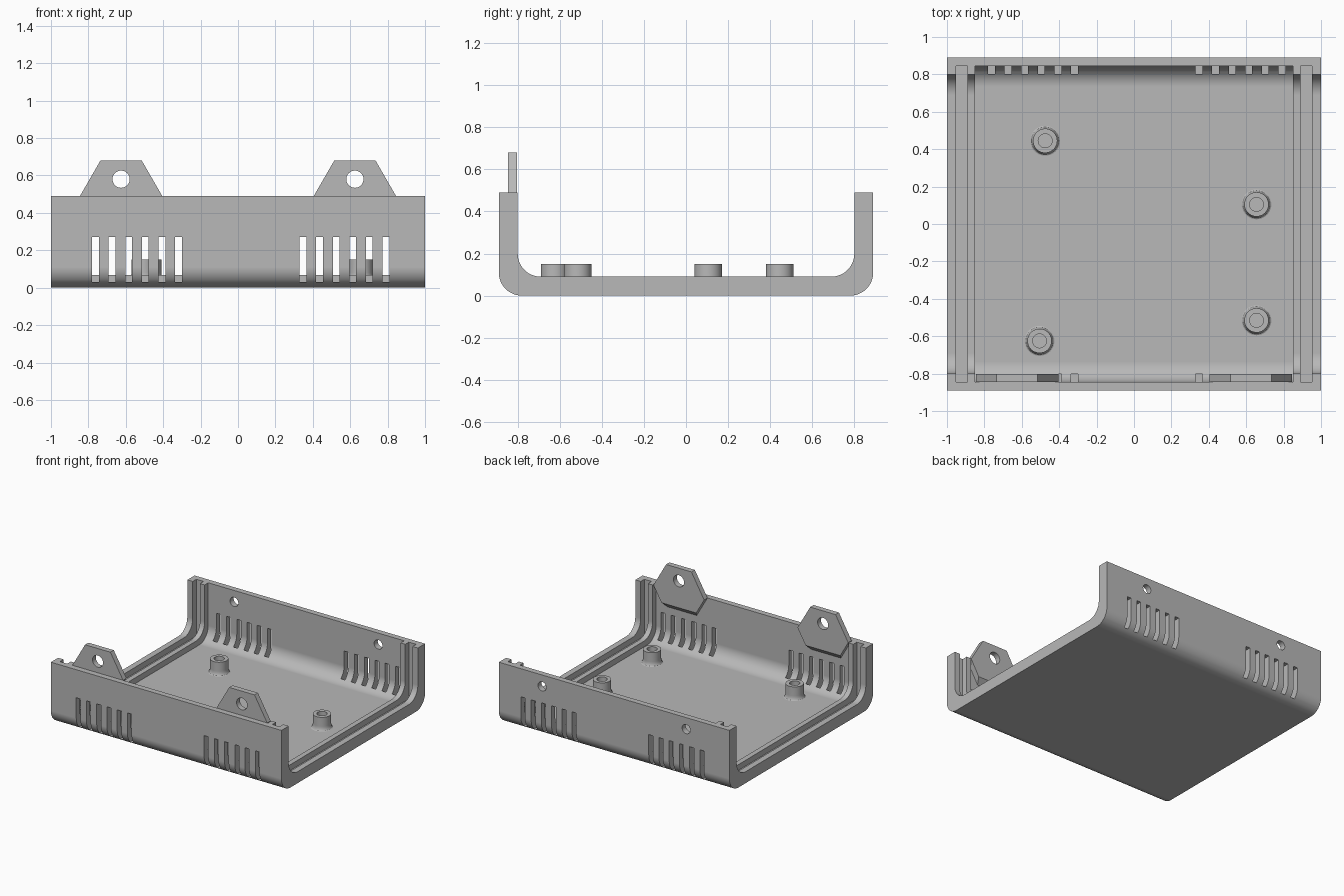
import bpy, bmesh, math
from mathutils import Vector

cube = bpy.data.objects.get("Cube")
if cube:
    bpy.data.objects.remove(cube, do_unlink=True)

GREY = (0.48, 0.48, 0.48, 1)
mat = bpy.data.materials.new("grey_plastic")
mat.use_nodes = True
mat.diffuse_color = GREY
mat.node_tree.nodes["Principled BSDF"].inputs["Base Color"].default_value = GREY

HALF_Y, TOP, WALL, RIB, R = 0.89, 0.49, 0.045, 0.09, 0.11
TAB_X = 0.625


def add_prism(bm, points, axis, start, end):
    """Extrude a flat outline along x (points are y, z) or y (points are x, z)."""
    def place(p, t):
        return (t, p[0], p[1]) if axis == 'x' else (p[0], t, p[1])
    low = [bm.verts.new(place(p, start)) for p in points]
    high = [bm.verts.new(place(p, end)) for p in points]
    n = len(points)
    faces = [bm.faces.new(low), bm.faces.new(high)]
    for i in range(n):
        j = (i + 1) % n
        faces.append(bm.faces.new((low[i], low[j], high[j], high[i])))
    bmesh.ops.recalc_face_normals(bm, faces=faces)


def make_object(name, bm):
    mesh = bpy.data.meshes.new(name)
    bm.to_mesh(mesh)
    bm.free()
    obj = bpy.data.objects.new(name, mesh)
    bpy.context.collection.objects.link(obj)
    mesh.materials.append(mat)
    return obj


def activate(obj):
    bpy.ops.object.select_all(action='DESELECT')
    obj.select_set(True)
    bpy.context.view_layer.objects.active = obj


def cut(obj, bm):
    """Subtract a cutter mesh and delete it."""
    cutter = make_object("cutter", bm)
    cutter.hide_render = True
    activate(obj)
    mod = obj.modifiers.new("cut", 'BOOLEAN')
    mod.operation, mod.solver, mod.object = 'DIFFERENCE', 'EXACT', cutter
    bpy.ops.object.modifier_apply(modifier=mod.name)
    bpy.data.objects.remove(cutter, do_unlink=True)


def finish(obj):
    activate(obj)
    bpy.ops.object.shade_smooth_by_angle(angle=math.radians(30))
    mod = obj.modifiers.new("flat_normals", 'WEIGHTED_NORMAL')
    mod.keep_sharp = True


def trough(half, bottom, top, r, steps=12):
    """Cross-section with two rounded lower corners."""
    right = [(half, top)]
    for i in range(steps + 1):
        a = math.pi / 2 * i / steps
        right.append((half - r + r * math.cos(a), bottom + r - r * math.sin(a)))
    return right + [(-y, z) for y, z in reversed(right)]


def box(a0, a1, b0, b1):
    return [(a0, b0), (a1, b0), (a1, b1), (a0, b1)]


def circle(x, z, r, n=32):
    return [(x + r * math.cos(2 * math.pi * i / n),
             z + r * math.sin(2 * math.pi * i / n)) for i in range(n)]


# Shell: rounded trough, hollowed with end ribs and panel grooves
bm = bmesh.new()
add_prism(bm, trough(HALF_Y, 0, TOP, R), 'x', -1, 1)
shell = make_object("shell", bm)

bm = bmesh.new()
add_prism(bm, trough(HALF_Y - RIB, RIB, 0.7, R), 'x', -1.1, 1.1)
cut(shell, bm)
bm = bmesh.new()
add_prism(bm, trough(HALF_Y - WALL, WALL, 0.7, R), 'x', -0.85, 0.85)
cut(shell, bm)
bm = bmesh.new()
inner = HALF_Y - WALL
for x0, x1 in ((-0.953, -0.89), (0.89, 0.953)):
    add_prism(bm, box(-inner, inner, WALL, 0.7), 'x', x0, x1)
cut(shell, bm)

# Vent slots in both walls
bm = bmesh.new()
for first in (-0.762, 0.347):
    for i in range(6):
        x = first + 0.0888 * i
        for side in (-1, 1):
            lo, hi = sorted((side * 0.803, side * 1.0))
            add_prism(bm, box(x - 0.018, x + 0.018, 0.03, 0.27), 'y', lo, hi)
cut(shell, bm)

# Screw holes in the rear wall
bm = bmesh.new()
for x in (-TAB_X, TAB_X):
    add_prism(bm, circle(x, 2 * TOP - 0.58, 0.036), 'y', 0.7, 1.0)
cut(shell, bm)
finish(shell)

# Hexagonal fastening tabs inside the front wall, chamfered underneath
for name, x in (("right_tab", -TAB_X), ("left_tab", TAB_X)):
    bm = bmesh.new()
    hexagon = [(x + 0.22 * math.cos(math.pi / 3 * i),
                TOP + 0.22 * math.sin(math.pi / 3 * i)) for i in range(6)]
    add_prism(bm, hexagon, 'y', -inner, -0.803)
    bmesh.ops.bisect_plane(bm, geom=bm.verts[:] + bm.edges[:] + bm.faces[:],
                           plane_co=Vector((0, -0.803, 0.37)),
                           plane_no=Vector((0, 1, -1)), clear_outer=True)
    bmesh.ops.holes_fill(bm, edges=[e for e in bm.edges if e.is_boundary], sides=0)
    bmesh.ops.recalc_face_normals(bm, faces=bm.faces[:])
    tab = make_object(name, bm)
    bm = bmesh.new()
    add_prism(bm, circle(x, 0.58, 0.046), 'y', -1, -0.7)
    cut(tab, bm)
    finish(tab)

# Standoffs: hollow posts with a flared foot
flare = [(0.08 - 0.015 * math.sin(math.pi / 2 * i / 4),
          0.08 - 0.035 * math.cos(math.pi / 2 * i / 4)) for i in range(5)]
profile = [(0, 0.05), (0.037, 0.05), (0.037, 0.15), (0.065, 0.15)]
profile += list(reversed(flare)) + [(0.08, 0.035)]
spots = ((-0.475, 0.445), (0.655, 0.105), (0.655, -0.515), (-0.505, -0.625))
for number, (x, y) in enumerate(spots, 1):
    bm = bmesh.new()
    verts = [bm.verts.new((r, 0, z)) for r, z in profile]
    edges = [bm.edges.new(pair) for pair in zip(verts, verts[1:])]
    bmesh.ops.spin(bm, geom=verts + edges, cent=(0, 0, 0), axis=(0, 0, 1),
                   angle=2 * math.pi, steps=40)
    bmesh.ops.remove_doubles(bm, verts=bm.verts[:], dist=0.0005)
    bmesh.ops.recalc_face_normals(bm, faces=bm.faces[:])
    # The top rim must face upward
    rim = max(bm.faces, key=lambda f: f.calc_center_median().z)
    if rim.normal.z < 0:
        bmesh.ops.reverse_faces(bm, faces=bm.faces[:])
    bmesh.ops.translate(bm, verts=bm.verts[:], vec=(x, y, 0))
    finish(make_object(f"standoff_{number}", bm))
